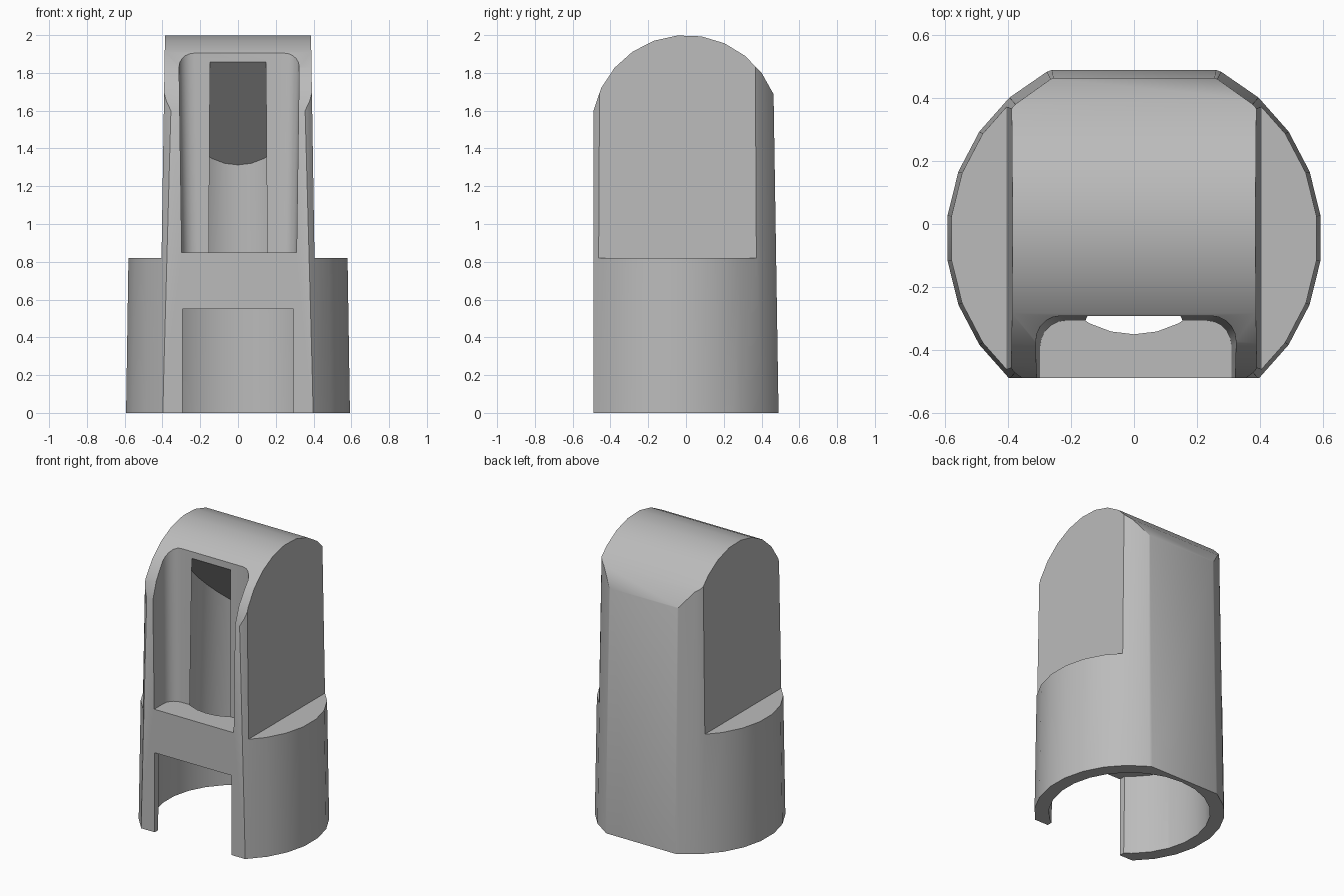
import bpy, bmesh
from math import sin, cos, pi, radians
from mathutils import Vector

cube = bpy.data.objects.get("Cube")
if cube:
    bpy.data.objects.remove(cube, do_unlink=True)

CY = -0.045   # axis of the round body
DRAFT = 0.0155  # radius lost per unit of height

grey = bpy.data.materials.new("plain_grey")
grey.use_nodes = True
tone = (0.5, 0.5, 0.5, 1)
grey.diffuse_color = tone
grey.node_tree.nodes["Principled BSDF"].inputs["Base Color"].default_value = tone


def loft(name, lower, upper):
    """Closed solid between two matching loops of points."""
    bm = bmesh.new()
    a = [bm.verts.new(p) for p in lower]
    b = [bm.verts.new(p) for p in upper]
    bm.faces.new(a)
    bm.faces.new(b)
    for i in range(len(a)):
        j = (i + 1) % len(a)
        bm.faces.new((a[i], a[j], b[j], b[i]))
    bmesh.ops.recalc_face_normals(bm, faces=bm.faces)
    mesh = bpy.data.meshes.new(name)
    bm.to_mesh(mesh)
    bm.free()
    mesh.materials.append(grey)
    obj = bpy.data.objects.new(name, mesh)
    bpy.context.collection.objects.link(obj)
    return obj


def ring(r, z, n=26):
    return [(r * cos(2 * pi * (i + 0.5) / n), CY + r * sin(2 * pi * (i + 0.5) / n), z)
            for i in range(n)]


def cone(name, r, z0, z1):
    return loft(name, ring(r, z0), ring(r - DRAFT * (z1 - z0), z1))


def box(name, x0, x1, y0, y1, z0, z1, lean=0):
    """Box whose x0 side leans by the given amount at the top."""
    def face(x, z):
        return [(x, y0, z), (x1, y0, z), (x1, y1, z), (x, y1, z)]
    return loft(name, face(x0, z0), face(x0 + lean, z1))


def combine(target, tool, operation):
    bpy.context.view_layer.objects.active = target
    mod = target.modifiers.new(operation, 'BOOLEAN')
    mod.operation = operation
    mod.solver = 'EXACT'
    mod.object = tool
    bpy.ops.object.modifier_apply(modifier=mod.name)
    bpy.data.objects.remove(tool, do_unlink=True)


# Round tapered body trimmed to the domed side profile
body = cone("hollow_domed_body", 0.597, 0, 2.05)
profile = [(-0.49, 0), (0.49, 0)]
for i in range(11):
    t = radians(22 + (168.5 - 22) * i / 10)
    profile.append((0.5 * cos(t), 1.5 + 0.5 * sin(t)))
combine(body, loft("profile_trim", [(-1, y, z) for y, z in profile],
                   [(1, y, z) for y, z in profile]), 'INTERSECT')

# Flat upper sides above the shoulders
for s in (1, -1):
    combine(body, box("side_cutter", s * 0.405, s, -1, 1, 0.82, 2.1, -s * 0.02), 'DIFFERENCE')


# Front recess with rounded back corners
def recess(grow, back, z, r=0.08):
    x0, x1 = -0.298 - grow, 0.31 + grow
    pts = [(x0, -0.7, z), (x1, -0.7, z)]
    for cx, start in ((x1 - r, 0), (x0 + r, 90)):
        for k in range(6):
            t = radians(start + k * 18)
            pts.append((cx + r * cos(t), back - r + r * sin(t), z))
    return pts


combine(body, loft("recess_cutter", recess(0, -0.307, 0.85), recess(0.018, -0.289, 2.1)),
        'DIFFERENCE')

# Lower hollow and the front doorway into it
combine(body, cone("lower_hollow", 0.508, -0.1, 0.55), 'DIFFERENCE')
combine(body, box("doorway", -0.295, 0.295, -0.7, -0.2, -0.1, 0.55), 'DIFFERENCE')

# Upper bore with a sloping roof, breaking into the recess as a slot
bore = cone("upper_bore", 0.311, 0.5, 2.1)
bm = bmesh.new()
bm.from_mesh(bore.data)
cut = bmesh.ops.bisect_plane(bm, geom=bm.verts[:] + bm.edges[:] + bm.faces[:],
                             plane_co=Vector((0, -0.289, 1.855)),
                             plane_no=Vector((0, 1, 1)), clear_outer=True)
bmesh.ops.contextual_create(
    bm, geom=[e for e in cut["geom_cut"] if isinstance(e, bmesh.types.BMEdge)])
bmesh.ops.recalc_face_normals(bm, faces=bm.faces)
bm.to_mesh(bore.data)
bm.free()
combine(body, bore, 'DIFFERENCE')

# Smooth curves, crisp edges
bpy.ops.object.select_all(action='DESELECT')
body.select_set(True)
bpy.context.view_layer.objects.active = body
bpy.ops.object.shade_smooth_by_angle(angle=radians(30))
